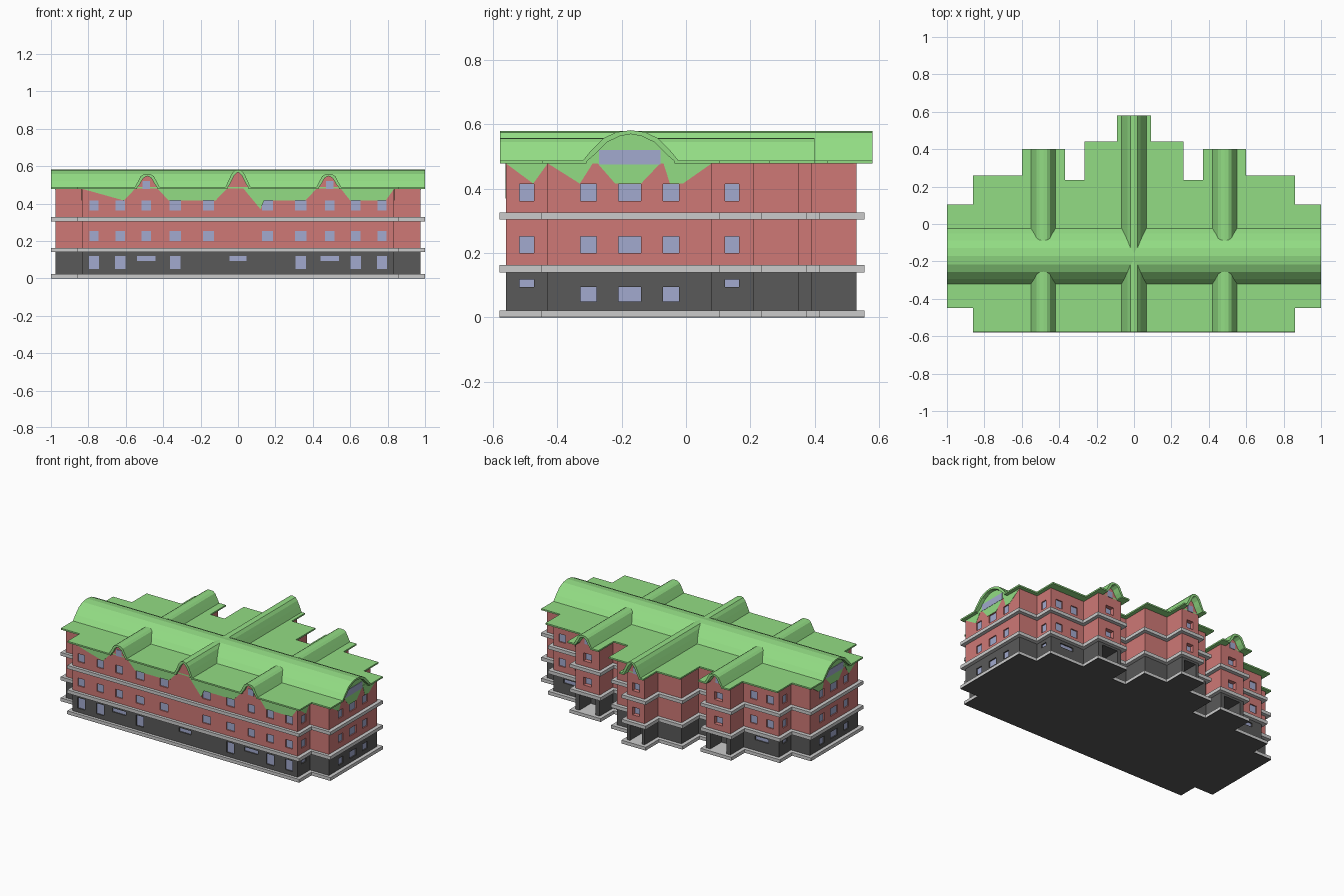
import bpy, bmesh
from mathutils import Vector

if "Cube" in bpy.data.objects:
    bpy.data.objects.remove(bpy.data.objects["Cube"])


def material(name, rgb):
    m = bpy.data.materials.new(name)
    m.diffuse_color = (*rgb, 1)
    m.use_nodes = True
    m.node_tree.nodes["Principled BSDF"].inputs["Base Color"].default_value = m.diffuse_color
    return m


RED = material("brick_red", (0.62, 0.19, 0.18))
DARK = material("dark_stone", (0.10, 0.10, 0.10))
GREEN = material("roof_green", (0.29, 0.72, 0.23))
BLUE = material("glass_blue", (0.36, 0.40, 0.62))


def finish(name, bm, mat=None):
    bmesh.ops.recalc_face_normals(bm, faces=bm.faces[:])
    me = bpy.data.meshes.new(name)
    bm.to_mesh(me)
    bm.free()
    ob = bpy.data.objects.new(name, me)
    bpy.context.collection.objects.link(ob)
    if mat:
        me.materials.append(mat)
    return ob


def prism(bm, pts, offset):
    """Extrude a closed polygon along an offset vector."""
    f = bm.faces.new([bm.verts.new(p) for p in pts])
    g = bmesh.ops.extrude_face_region(bm, geom=[f])
    vs = [v for v in g["geom"] if isinstance(v, bmesh.types.BMVert)]
    bmesh.ops.translate(bm, verts=vs, vec=Vector(offset))


def box(bm, x0, x1, y0, y1, z0, z1):
    prism(bm, [(x0, y0, z0), (x1, y0, z0), (x1, y1, z0), (x0, y1, z0)], (0, 0, z1 - z0))


def outline(e=0.0, back=0.0, front=0.0):
    """Stepped floor plan, grown by e sideways and by back / front in depth."""
    half = [(0.835 + e, -0.56 - front), (0.835 + e, -0.43 - front),
            (0.975 + e, -0.43 - front), (0.975 + e, 0.08 + e),
            (0.835 + e, 0.08 + e), (0.835 + e, 0.21 + back),
            (0.575 + e, 0.21 + back), (0.575 + e, 0.35 + back),
            (0.395 - e, 0.35 + back), (0.395 - e, 0.21 + e),
            (0.24 + e, 0.21 + e), (0.24 + e, 0.39 + back),
            (0.065 + e, 0.39 + back), (0.065 + e, 0.53 + back)]
    return half + [(-x, y) for x, y in reversed(half)]


def layer(name, z0, z1, mat=None, **grow):
    bm = bmesh.new()
    prism(bm, [(x, y, z0) for x, y in outline(**grow)], (0, 0, z1 - z0))
    return finish(name, bm, mat)


def cut(ob, cutter):
    cutter.hide_render = True
    cutter.hide_viewport = True
    m = ob.modifiers.new("openings", "BOOLEAN")
    m.operation = "DIFFERENCE"
    m.solver = "EXACT"
    m.object = cutter


# Floors and the ledges between them
SL = dict(e=0.025, back=0.025, front=0.02)
layer("ground_plate", 0, 0.003, DARK, **SL)
layer("base_ledge", 0.003, 0.022, **SL)
layer("lower_ledge", 0.14, 0.163, **SL)
layer("upper_ledge", 0.305, 0.327, **SL)
floors = [layer("ground_floor", 0.022, 0.14, DARK),
          layer("middle_floor", 0.163, 0.305, RED),
          layer("top_floor", 0.327, 0.48, RED)]

# Windows: recessed openings with glass panes
cutters = [bmesh.new() for _ in floors]
glass = bmesh.new()


def window(floor, axis, plane, u, w, z0, z1, depth=0.01):
    out = 1 if plane > 0 else -1
    for bm, a, b in ((cutters[floor] if floor is not None else None, -depth, 0.02),
                     (glass, -depth - 0.003, -depth + 0.002)):
        if bm is None:
            continue
        p, q = sorted((plane + out * a, plane + out * b))
        if axis == "y":
            box(bm, u - w / 2, u + w / 2, p, q, z0, z1)
        else:
            box(bm, p, q, u - w / 2, u + w / 2, z0, z1)


UPPER = ((1, 0.2, 0.252), (2, 0.362, 0.415))
for s in (-1, 1):
    for f, z0, z1 in UPPER:
        for x, w in ((0.77, 0.05), (0.63, 0.05), (0.49, 0.05), (0.335, 0.06), (0.158, 0.06)):
            window(f, "y", -0.56, s * x, w, z0, z1)
        for y, w, p in ((-0.495, 0.045, 0.835), (-0.303, 0.05, 0.975), (-0.175, 0.07, 0.975),
                        (-0.047, 0.05, 0.975), (0.143, 0.045, 0.835)):
            window(f, "x", s * p, y, w, z0, z1)
        for x in (0.77, 0.65):
            window(f, "y", 0.21, s * x, 0.05, z0, z1)
        window(f, "y", 0.35, s * 0.485, 0.06, z0, z1, 0.03)
    for x in (0.77, 0.63, 0.335):
        window(0, "y", -0.56, s * x, 0.055, 0.05, 0.12)
    window(0, "y", -0.56, s * 0.49, 0.1, 0.094, 0.12)
    for y, w in ((-0.303, 0.05), (-0.175, 0.07), (-0.047, 0.05)):
        window(0, "x", s * 0.975, y, w, 0.05, 0.095)
    for y in (-0.495, 0.143):
        window(0, "x", s * 0.835, y, 0.045, 0.095, 0.118)
    window(0, "y", 0.21, s * 0.71, 0.1, 0.094, 0.12)
window(0, "y", -0.56, 0, 0.09, 0.094, 0.12)
for f, z0, z1 in UPPER:
    window(f, "y", 0.53, 0, 0.05, z0, z1, 0.03)

# Open porches under the three rear bays
for x, y, h in ((-0.485, 0.35, 0.06), (0.485, 0.35, 0.06), (0, 0.53, 0.045)):
    box(cutters[0], x - h, x + h, y - 0.12, y + 0.02, 0.01, 0.125)

for ob, bm in zip(floors, cutters):
    cut(ob, finish(ob.name + "_cutter", bm))

# Flat roof plate, notched under each vault end
plate = layer("roof_plate", 0.478, 0.488, GREEN, e=0.025, back=0.05, front=0.018)
notch = bmesh.new()
for s in (-1, 1):
    box(notch, s * 1.0 - 0.023, s * 1.0 + 0.023, -0.31, -0.035, 0.46, 0.5)
for x, yb in ((-0.485, 0.35), (0, 0.53), (0.485, 0.35)):
    box(notch, x - 0.055, x + 0.055, -0.6, -0.56, 0.46, 0.5)
    box(notch, x - 0.055, x + 0.055, yb, yb + 0.07, 0.46, 0.5)
cut(plate, finish("roof_plate_cutter", notch))

# Vaults: hollow arched shells with gable walls set back under the ends
MAIN = [(0.155, 0.48), (0.122, 0.52), (0.085, 0.557), (0.045, 0.576), (0, 0.582)]
SIDE = [(0.07, 0.48), (0.05, 0.518), (0.035, 0.546), (0.02, 0.556), (0, 0.558)]
MID = [(0.07, 0.48), (0.05, 0.525), (0.035, 0.557), (0.02, 0.575), (0, 0.58)]


def arch(half):
    return half + [(-u, z) for u, z in reversed(half[:-1])]


def vault(name, half, axis, c, ends, walls, gable_mat):
    def place(u, t, z):
        return (t, c + u, z) if axis == "x" else (c + u, t, z)

    def along(d):
        return (d, 0, 0) if axis == "x" else (0, d, 0)

    t = 0.012
    inner = [(max(u - t, 0), z - (t if i else 0)) for i, (u, z) in enumerate(half)]
    inner[-1] = (0, half[-1][1] - t)
    shell = bmesh.new()
    loop = arch(half) + arch(inner)[::-1]
    prism(shell, [place(u, ends[0], z) for u, z in loop], along(ends[1] - ends[0]))
    finish(name, shell, GREEN)
    gable = bmesh.new()
    for wall, d in zip(walls, (0.01, -0.01)):
        prism(gable, [place(u * 0.97, wall, z - 0.004) for u, z in arch(half)], along(d))
    finish(name + "_gables", gable, gable_mat)


vault("main_vault", MAIN, "x", -0.172, (-1, 1), (-0.975, 0.975), GREEN)
vault("centre_vault", MID, "y", 0, (-0.578, 0.58), (-0.56, 0.53), RED)
for s, n in ((-1, "left"), (1, "right")):
    vault(n + "_vault", SIDE, "y", s * 0.485, (-0.578, 0.4), (-0.56, 0.35), RED)
    # Gable windows
    window(None, "x", s * 0.975, -0.175, 0.19, 0.475, 0.52, -0.001)
    window(None, "y", -0.56, s * 0.49, 0.04, 0.478, 0.52, -0.001)
    window(None, "y", 0.35, s * 0.485, 0.04, 0.478, 0.52, -0.001)
window(None, "y", 0.53, 0, 0.04, 0.478, 0.52, -0.001)
finish("window_panes", glass, BLUE)

# Green facings running down from the eaves to the window heads
facing = bmesh.new()
FRONT = [[(-0.835, 0.479), (-0.61, 0.416), (-0.55, 0.479)],
         [(-0.43, 0.479), (-0.37, 0.416), (-0.12, 0.416), (-0.06, 0.479)],
         [(0.03, 0.479), (0.12, 0.37), (0.14, 0.416), (0.36, 0.416), (0.42, 0.479)],
         [(0.55, 0.479), (0.6, 0.416), (0.79, 0.416), (0.835, 0.479)]]
for poly in FRONT:
    prism(facing, [(x, -0.56, z) for x, z in poly], (0, -0.0015, 0))
ENDS = [(0.835, [(-0.56, 0.479), (-0.475, 0.416), (-0.43, 0.479)]),
        (0.975, [(-0.43, 0.479), (-0.33, 0.416), (-0.29, 0.479)]),
        (0.975, [(-0.275, 0.479), (-0.22, 0.416), (-0.14, 0.416), (-0.08, 0.479)]),
        (0.975, [(-0.07, 0.479), (-0.05, 0.416), (-0.01, 0.416), (0.08, 0.479)])]
for s in (-1, 1):
    for plane, poly in ENDS:
        prism(facing, [(s * plane, y, z) for y, z in poly], (s * 0.0015, 0, 0))
finish("eave_facings", facing, GREEN)
